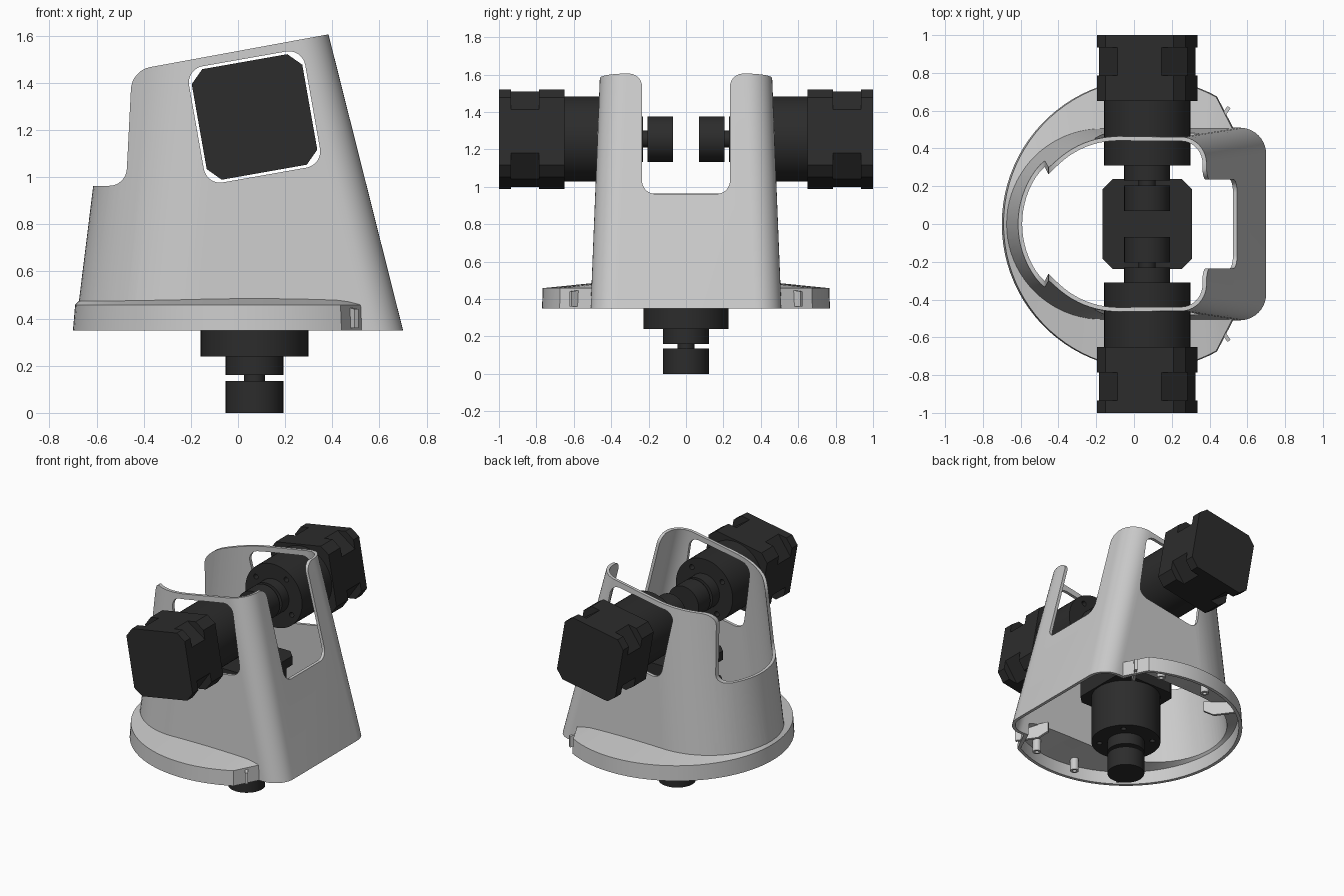
import bpy, bmesh, math
from math import sin, cos, tan, radians, pi
from mathutils import Matrix, Vector

if "Cube" in bpy.data.objects:
    bpy.data.objects.remove(bpy.data.objects["Cube"])

CX = 0.07  # shared axis of base ring and motors


def loft(name, loops):
    """Closed solid through loops of 3D points with equal counts."""
    bm = bmesh.new()
    rows = [[bm.verts.new(p) for p in lp] for lp in loops]
    n = len(rows[0])
    for a, b in zip(rows, rows[1:]):
        for i in range(n):
            j = (i + 1) % n
            bm.faces.new((a[i], a[j], b[j], b[i]))
    bm.faces.new(rows[0][::-1])
    bm.faces.new(rows[-1])
    bmesh.ops.recalc_face_normals(bm, faces=bm.faces)
    me = bpy.data.meshes.new(name)
    bm.to_mesh(me)
    bm.free()
    ob = bpy.data.objects.new(name, me)
    bpy.context.collection.objects.link(ob)
    return ob


def prism(name, pts, axis, lo, hi):
    place = {'X': lambda a, b, t: (t, a, b), 'Y': lambda a, b, t: (a, t, b),
             'Z': lambda a, b, t: (a, b, t)}[axis]
    return loft(name, [[place(a, b, t) for a, b in pts] for t in (lo, hi)])


def circle(r, n=48, x=0.0, y=0.0):
    return [(x + r * cos(2 * pi * i / n), y + r * sin(2 * pi * i / n)) for i in range(n)]


def filleted(corners, steps=8):
    """Polygon of (x, y, radius) with true arc fillets."""
    out = []
    for i, (x, y, r) in enumerate(corners):
        p = Vector((x, y))
        if r == 0:
            out.append((x, y))
            continue
        u = (Vector(corners[i - 1][:2]) - p).normalized()
        v = (Vector(corners[(i + 1) % len(corners)][:2]) - p).normalized()
        half = u.angle(v) / 2
        a, b, w = p + u * r / tan(half), p + v * r / tan(half), sin(half)
        for k in range(steps + 1):
            t = k / steps
            c = ((1 - t) ** 2, 2 * t * (1 - t) * w, t * t)
            out.append(tuple((a * c[0] + p * c[1] + b * c[2]) / sum(c)))
    return out


def boolean(ob, tool, op='DIFFERENCE'):
    m = ob.modifiers.new('cut', 'BOOLEAN')
    m.operation, m.object, m.solver = op, tool, 'EXACT'
    bpy.context.view_layer.objects.active = ob
    bpy.ops.object.modifier_apply(modifier=m.name)
    bpy.data.objects.remove(tool)


def join(obs, name):
    bpy.ops.object.select_all(action='DESELECT')
    for o in obs:
        o.select_set(True)
    bpy.context.view_layer.objects.active = obs[0]
    bpy.ops.object.join()
    obs[0].name = name
    return obs[0]


def smooth(ob):
    bpy.ops.object.select_all(action='DESELECT')
    ob.select_set(True)
    bpy.context.view_layer.objects.active = ob
    bpy.ops.object.shade_smooth_by_angle(angle=radians(30))


# Housing body: tapering section, round at the left, rounded corners at the right
def section(z, d):
    k = (z - 0.35) / 1.25
    h, xl, xr, rc = 0.51 - 0.05 * k - d, -0.69 + 0.155 * k + d, 0.70 - 0.315 * k - d, 0.14 - d
    arcs = [(xl + h, 0, h, 90, 270, 40), (xr - rc, rc - h, rc, 270, 360, 10), (xr - rc, h - rc, rc, 0, 90, 10)]
    return [(x + r * cos(radians(a0 + (a1 - a0) * i / n)), y + r * sin(radians(a0 + (a1 - a0) * i / n)), z)
            for x, y, r, a0, a1, n in arcs for i in range(n + 1)]


# Base flange: ring segment with chamfered ends, top rising to the body
def flange(name, d, bottom):
    a0 = math.acos(0.37 / 0.772)
    r = 0.77 - d
    ring = [(r * cos(a0 + (2 * pi - 2 * a0) * i / 60), r * sin(a0 + (2 * pi - 2 * a0) * i / 60)) for i in range(61)]
    ring = [(0.46 - d, 0.50 - d)] + ring + [(0.46 - d, d - 0.50)]
    levels = [(1, 1, bottom), (0.988, 0.995, 0.458 - d * 0.9), (0.955, 0.65, 0.485 - d * 0.9)]
    return loft(name, [[(CX + x * sx, y * sy, z) for x, y in ring] for sx, sy, z in levels])


housing = loft('housing', [section(0.35, 0), section(1.75, 0)])
boolean(housing, flange('flange', 0, 0.35), 'UNION')
boolean(housing, loft('inner', [section(0.33, 0.022), section(1.85, 0.022)]))
boolean(housing, flange('inner_flange', 0.022, 0.33))

# Sloped top and stepped left side
boolean(housing, prism('top_cut', filleted([
    (-1, 0.963, 0), (-0.475, 0.963, 0.075), (-0.45, 1.452, 0.10), (0.9, 1.70, 0), (0.9, 2, 0), (-1, 2, 0)]),
    'Y', -1, 1))
# Open slot in the right face
half = [(0.235, 0.962, 0.07), (0.235, 1.605, 0.07), (0.40, 1.605, 0), (0.40, 1.9, 0)]
boolean(housing, prism('slot_cut', filleted(half + [(-a, b, r) for a, b, r in half[::-1]]), 'X', 0.28, 1))
# Tilted motor windows in both sides
tilt = radians(10)
square = filleted([(s * 0.25, t * 0.25, 0.07) for s, t in ((-1, -1), (1, -1), (1, 1), (-1, 1))])
boolean(housing, prism('window_cut', [
    (CX + a * cos(tilt) - b * sin(tilt), 1.255 + a * sin(tilt) + b * cos(tilt)) for a, b in square], 'Y', -1, 1))
smooth(housing)

# Ribs and screw bosses under the flange
ribs, bosses = [], []
for side in (1, -1):
    for ang in (55, 126):
        rib = prism('rib', [(0.53, 0.47), (0.53, 0.40), (0.60, 0.36), (0.755, 0.36), (0.755, 0.44)], 'Y', -0.01, 0.01)
        rib.data.transform(Matrix.Translation((CX, 0, 0)) @ Matrix.Rotation(side * radians(ang), 4, 'Z'))
        ribs.append(rib)
    for ang in (70, 100):
        x, y = CX + 0.68 * cos(radians(ang)), side * 0.68 * sin(radians(ang))
        boss = prism('boss', circle(0.028, 20, x, y), 'Z', 0.36, 0.455)
        boolean(boss, prism('hole', circle(0.014, 16, x, y), 'Z', 0.3, 0.42))
        bosses.append(boss)
smooth(join(ribs, 'base_ribs'))
smooth(join(bosses, 'screw_bosses'))

# Motor with gearbox and output shaft, tip at the local origin
dark = bpy.data.materials.new('dark_motor')
dark.diffuse_color = (0.025, 0.025, 0.025, 1)
dark.use_nodes = True
dark.node_tree.nodes["Principled BSDF"].inputs["Base Color"].default_value = dark.diffuse_color


def octagon(h, c):
    e = h - c
    return [(h, -e), (h, e), (e, h), (-e, h), (-h, e), (-h, -e), (-e, -h), (e, -h)]


gearbox = prism('gearbox', circle(0.228, 64), 'Z', 0.24, 0.58)
for i in range(4):
    a = pi / 4 + i * pi / 2
    boolean(gearbox, prism('hole', circle(0.018, 16, 0.175 * cos(a), 0.175 * sin(a)), 'Z', 0.2, 0.29))
parts = [gearbox]
for r, lo, hi in ((0.122, 0, 0.135), (0.045, 0.135, 0.16), (0.122, 0.16, 0.24)):
    parts.append(prism('shaft', circle(r), 'Z', lo, hi))
for c, lo, hi in ((0.055, 0.58, 0.715), (0.12, 0.715, 0.865), (0.055, 0.865, 0.93)):
    parts.append(prism('block', octagon(0.238, c), 'Z', lo, hi))
motor = join(parts, 'lower_motor')
motor.data.materials.append(dark)
smooth(motor)
motor.location.x = CX
for name, side in (('front_motor', -1), ('back_motor', 1)):
    ob = bpy.data.objects.new(name, motor.data)
    bpy.context.collection.objects.link(ob)
    ob.matrix_world = (Matrix.Translation((CX, side * 0.07, 1.255)) @ Matrix.Rotation(-tilt, 4, 'Y')
                       @ Matrix.Rotation(-side * pi / 2, 4, 'X'))
